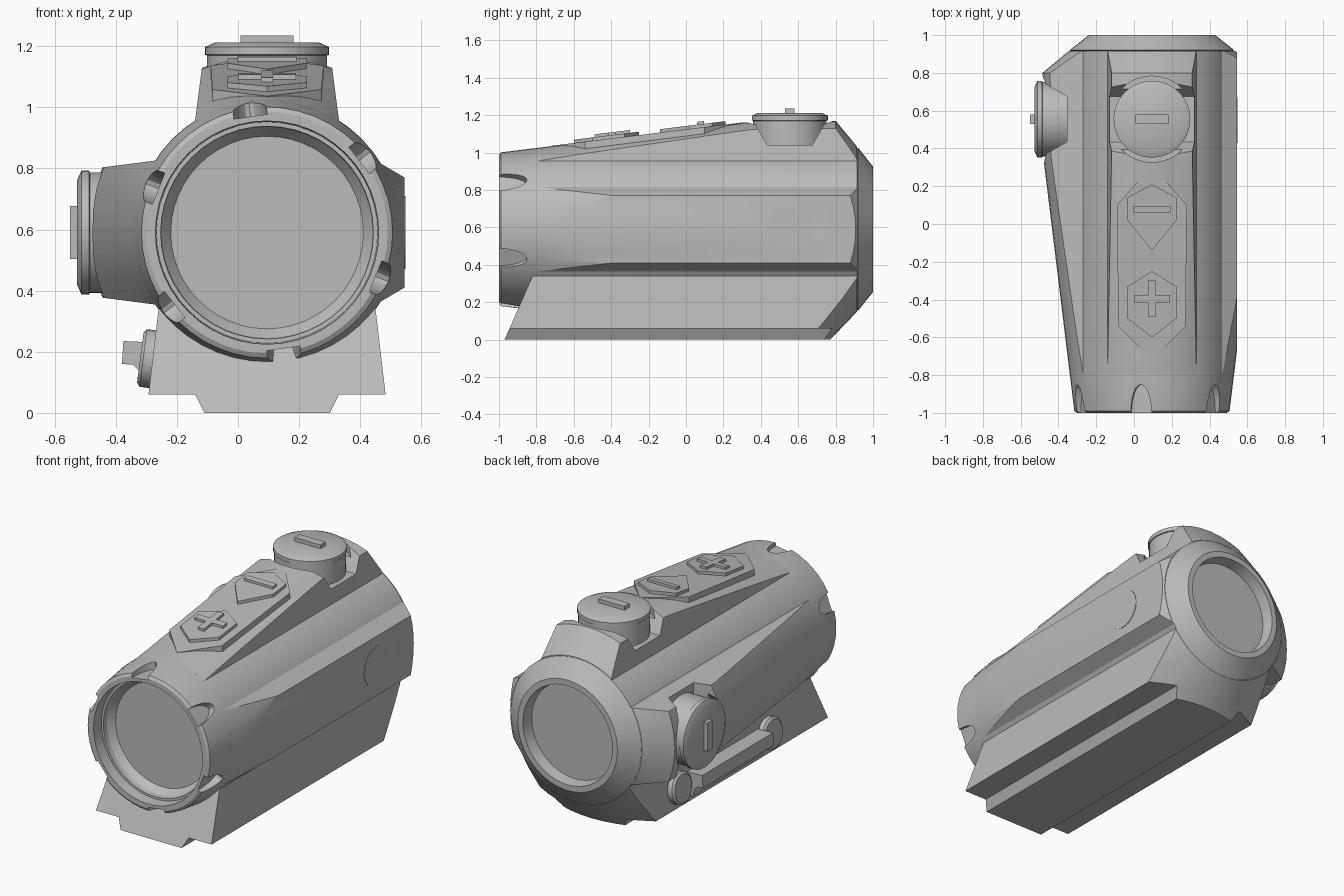
import bpy, bmesh, math
from mathutils import Matrix, Vector

old = bpy.data.objects.get("Cube")
if old:
    bpy.data.objects.remove(old)

grey = bpy.data.materials.new("matte grey")
grey.use_nodes = True
grey.diffuse_color = (0.5, 0.5, 0.5, 1)
grey.node_tree.nodes["Principled BSDF"].inputs["Base Color"].default_value = (0.5, 0.5, 0.5, 1)

# Everything is shaped around the optical axis, then moved into place
AXIS = Vector((0.095, 0, 0.59))
SLOPE = 0.122
KNOB_Y = 0.555


def make(name, bm, matrix=Matrix()):
    bmesh.ops.recalc_face_normals(bm, faces=bm.faces)
    bm.transform(Matrix.Translation(AXIS) @ matrix)
    mesh = bpy.data.meshes.new(name)
    bm.to_mesh(mesh)
    bm.free()
    mesh.materials.append(grey)
    obj = bpy.data.objects.new(name, mesh)
    bpy.context.collection.objects.link(obj)
    return obj


def extrude(name, pts, low, high, matrix=Matrix()):
    """Solid between two mapped copies of an outline."""
    bm = bmesh.new()
    a = [bm.verts.new(low(*p)) for p in pts]
    b = [bm.verts.new(high(*p)) for p in pts]
    bm.faces.new(a)
    bm.faces.new(b)
    for i in range(len(pts)):
        j = (i + 1) % len(pts)
        bm.faces.new((a[i], a[j], b[j], b[i]))
    return make(name, bm, matrix)


def along_y(name, pts, y0, y1, matrix=Matrix()):
    return extrude(name, pts, lambda x, z: (x, y0, z), lambda x, z: (x, y1, z), matrix)


def lathe(name, profile, matrix=Matrix(), sides=48):
    """Closed turned solid about y from (y, radius) points."""
    bm = bmesh.new()
    rings = []
    for y, r in profile:
        rings.append([bm.verts.new((r * math.cos(math.tau * i / sides), y,
                                    r * math.sin(math.tau * i / sides))) for i in range(sides)])
    for a, b in zip(rings, rings[1:]):
        for i in range(sides):
            j = (i + 1) % sides
            bm.faces.new((a[i], a[j], b[j], b[i]))
    bm.faces.new(rings[0])
    bm.faces.new(rings[-1])
    return make(name, bm, matrix)


def boolean(obj, cutter, operation):
    mod = obj.modifiers.new("cut", 'BOOLEAN')
    mod.operation = operation
    mod.solver = 'EXACT'
    mod.object = cutter
    bpy.context.view_layer.update()
    graph = bpy.context.evaluated_depsgraph_get()
    mesh = bpy.data.meshes.new_from_object(obj.evaluated_get(graph))
    obj.modifiers.clear()
    obj.data = mesh
    bpy.data.objects.remove(cutter)


def box(x, y, z0, z1):
    return [(-x, z0), (x, z0), (x, z1), (-x, z1)]


# Main tube with stepped lens recesses at both ends
tube = lathe("main_tube", [(-1, 0.395), (-0.99, 0.411), (-0.795, 0.435), (0.915, 0.435),
                           (0.917, 0.43), (0.92, 0.436), (1, 0.335)])
boolean(tube, lathe("front_recess", [(-1.1, 0.37), (-0.93, 0.362), (-0.93, 0.348),
                                     (-0.9, 0.345), (-0.86, 0.315)]), 'DIFFERENCE')
boolean(tube, lathe("rear_recess", [(0.93, 0.29), (1.1, 0.315)]), 'DIFFERENCE')

# Grip notches around the front rim
upright = Matrix.Rotation(math.pi / 2, 4, 'X')
for k in range(6):
    turn = Matrix.Rotation(math.radians(-8 + 60 * k), 4, 'Y')
    oval = Matrix.Translation((0, -1, 0)) @ Matrix.Diagonal((0.055, 0.15, 1, 1))
    boolean(tube, lathe("notch", [(0.383, 1), (0.6, 1)], turn @ oval @ upright, 24), 'DIFFERENCE')

# Raised housings, trimmed by a shared double cone
ENVELOPE = [(-1.1, 0.41 - 0.1 * SLOPE), (0.36, 0.576), (0.8, 0.58), (0.92, 0.435)]
housing = [(-0.24, 0.3), (-0.235, 0.37), (-0.2, 0.64), (0.2, 0.64), (0.235, 0.37), (0.24, 0.3)]
side = [(0.25, -0.23), (0.365, -0.23), (0.45, -0.18), (0.45, 0.18), (0.365, 0.23), (0.25, 0.23)]
turns = {"top": Matrix(), "side": Matrix.Rotation(-math.pi / 2, 4, 'Y')}

pad = along_y("flat_side_housing", side, -0.8, 0.915)
boolean(pad, lathe("envelope", ENVELOPE), 'INTERSECT')

for label, turn in turns.items():
    arm = along_y(label + "_housing", housing, -0.8, 0.915, turn)
    boolean(arm, lathe("envelope", ENVELOPE), 'INTERSECT')
    # Open cradle and round pocket for the cap
    cradle = [(KNOB_Y - 0.12, 0.45), (KNOB_Y + 0.12, 0.45),
              (KNOB_Y + 0.24, 0.66), (KNOB_Y - 0.24, 0.66)]
    boolean(arm, extrude("cradle", cradle, lambda y, z: (-0.4, y, z),
                         lambda y, z: (0.4, y, z), turn), 'DIFFERENCE')
    place = turn @ Matrix.Translation((0, KNOB_Y, 0)) @ upright
    boolean(arm, lathe("pocket", [(0.52, 0.228), (0.7, 0.228)], place), 'DIFFERENCE')
    # Cap with a raised grip bar
    lathe(label + "_cap", [(0.4, 0.197), (0.58, 0.197), (0.582, 0.203), (0.607, 0.203),
                           (0.622, 0.17)], place)
    extrude(label + "_cap_grip", box(0.087, 0, KNOB_Y - 0.025, KNOB_Y + 0.025),
            lambda x, y: (x, y, 0.6), lambda x, y: (x, y, 0.645), turn)

# Flush round cover on the flat side
lathe("side_cover", [(-0.453, 0.12), (-0.44, 0.12)],
      Matrix.Translation((0, 0.55, 0)) @ Matrix.Rotation(math.pi / 2, 4, 'Z'))


# Button panel following the slope of the top housing
def on_slope(name, pts, bottom, top):
    def lift(h):
        return lambda x, y: (x, y, 0.41 + SLOPE * (y + 1) + h)
    return extrude(name, pts, lift(bottom), lift(top))


def mirrored(half):
    return half + [(-x, y) for x, y in reversed(half) if x > 0]


on_slope("button_panel", mirrored([(0, 0.31), (0.185, 0.1), (0.178, -0.54), (0, -0.72)]), -0.05, 0.002)
on_slope("minus_button", mirrored([(0, 0.21), (0.13, 0.14), (0.13, 0.02), (0, -0.14)]), -0.03, 0.02)
on_slope("plus_button", mirrored([(0, -0.25), (0.13, -0.33), (0.13, -0.5), (0, -0.6)]), -0.03, 0.02)
on_slope("minus_mark", box(0.097, 0, 0.06, 0.095), 0.01, 0.035)
on_slope("plus_mark", mirrored([(0.02, -0.3), (0.02, -0.375), (0.095, -0.375), (0.095, -0.415),
                                (0.02, -0.415), (0.02, -0.49)]), 0.01, 0.035)

# Mount foot with raked front and cone trimmed rear
foot = mirrored([(0.205, -0.59), (0.235, -0.53), (0.388, -0.53), (0.355, -0.25)])
base = extrude("mount_base", foot, lambda x, z: (x, -0.97 + 0.44 * (z + 0.59), z),
               lambda x, z: (x, 0.915, z))
boolean(base, lathe("rear_trim", [(-1.3, 1.0), (0.38, 1.0), (0.92, 0.435)]), 'INTERSECT')

# Clamp: two round screws and the bar between them
for label, y in (("front", -0.39), ("rear", 0.48)):
    aim = Matrix.Translation((-0.37, y, -0.415)) @ Matrix.Rotation(0.13, 4, 'Y') \
        @ Matrix.Rotation(math.pi / 2, 4, 'Z')
    lathe(label + "_clamp_screw", [(-0.04, 0.095), (0.035, 0.095), (0.045, 0.082)], aim, 32)
along_y("clamp_bar", [(-0.36, -0.36), (-0.47, -0.355), (-0.475, -0.43), (-0.44, -0.432),
                      (-0.42, -0.45), (-0.405, -0.5), (-0.37, -0.5)], -0.3, 0.38)

for obj in bpy.context.collection.objects:
    if obj.type == 'MESH':
        bpy.ops.object.select_all(action='DESELECT')
        obj.select_set(True)
        bpy.context.view_layer.objects.active = obj
        bpy.ops.object.shade_smooth_by_angle(angle=math.radians(25))
